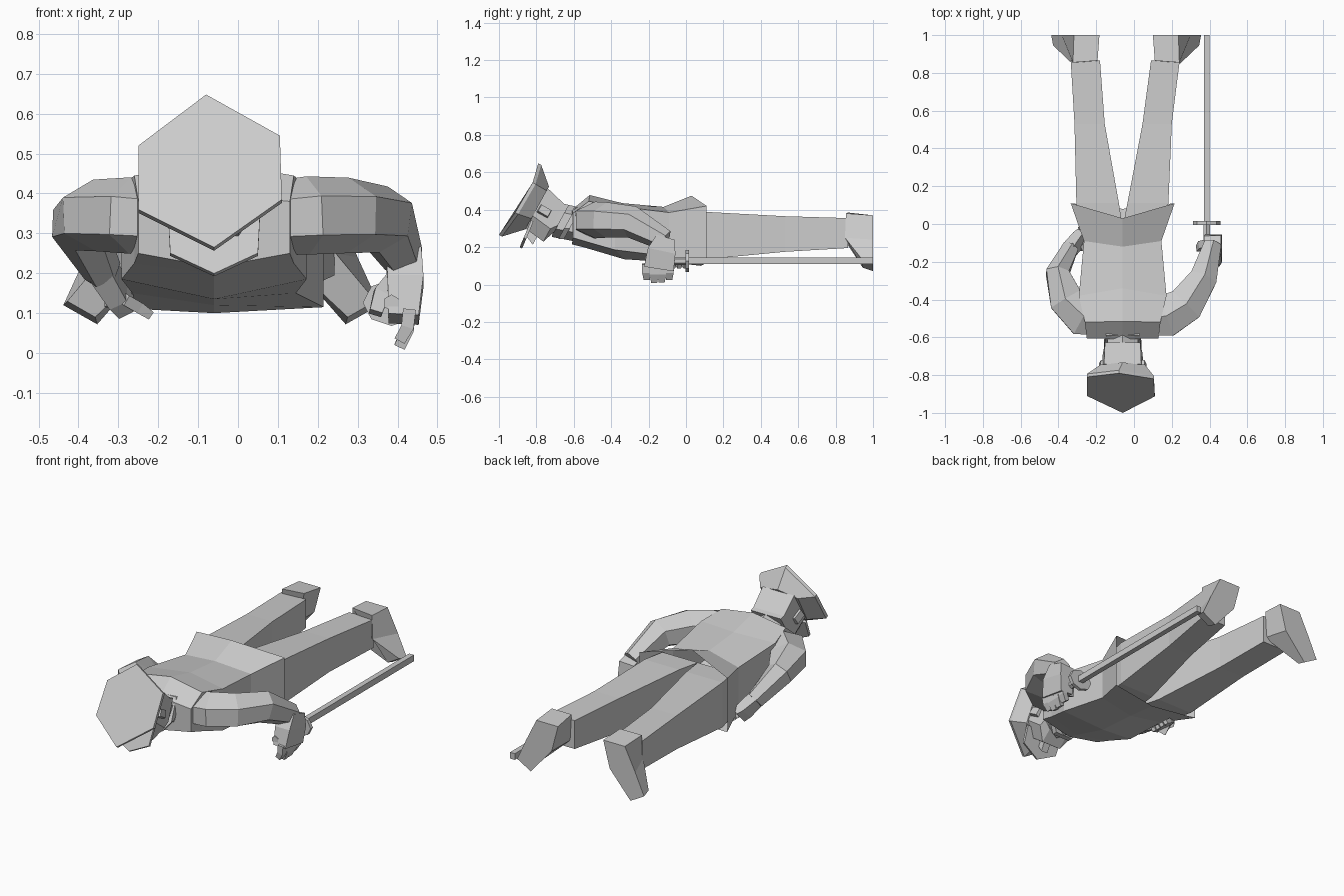
import bpy
import bmesh
from math import sin, cos, pi
from mathutils import Vector as V

if "Cube" in bpy.data.objects:
    bpy.data.objects.remove(bpy.data.objects["Cube"])

CX = -0.06  # centre line of the body


def loft(name, rings, cap=(True, True)):
    """skin a list of equal-length rings"""
    n = len(rings[0])
    faces = []
    for r in range(len(rings) - 1):
        for i in range(n):
            j = (i + 1) % n
            faces.append((r * n + i, r * n + j, (r + 1) * n + j, (r + 1) * n + i))
    if cap[0]:
        faces.append(tuple(range(n))[::-1])
    if cap[1]:
        faces.append(tuple(range((len(rings) - 1) * n, len(rings) * n)))
    me = bpy.data.meshes.new(name)
    me.from_pydata([tuple(p) for r in rings for p in r], [], faces)
    bm = bmesh.new()
    bm.from_mesh(me)
    bmesh.ops.recalc_face_normals(bm, faces=bm.faces)
    bm.to_mesh(me)
    bm.free()
    ob = bpy.data.objects.new(name, me)
    bpy.context.collection.objects.link(ob)
    return ob


def tube(name, stations, n=6, up=(0, 0, 1)):
    """stations: (centre, half width, half height); n-sided rings across the path"""
    pts = [V(s[0]) for s in stations]
    rings = []
    for i, (_, w, h) in enumerate(stations):
        t = (pts[min(i + 1, len(pts) - 1)] - pts[max(i - 1, 0)]).normalized()
        u = t.cross(V(up)).normalized()
        v = u.cross(t)
        k = 1 / cos(pi / n)
        off = pi / n
        rings.append([pts[i] + u * w * k * cos(off + 2 * pi * a / n)
                      + v * h * k * sin(off + 2 * pi * a / n) for a in range(n)])
    return loft(name, rings)


def rect(y, x0, x1, z0, z1):
    return [(x0, y, z0), (x1, y, z0), (x1, y, z1), (x0, y, z1)]


# Coat: side y, middle y (top, bottom), half width, side top, ridge, side bottom, middle bottom
coat = [(-.605, -.61, -.61, .19, .38, .40, .25, .215),
        (-.52, -.515, -.55, .20, .445, .478, .225, .20),
        (-.38, -.34, -.33, .232, .42, .435, .185, .135),
        (-.09, -.12, -.10, .205, .385, .415, .15, .12),
        (.11, .03, .08, .275, .42, .475, .115, .10)]
loft("coat", [[(CX - w, y, zb), (CX, yb, zm), (CX + w, y, zb), (CX + w, y, zt), (CX, yt, zr),
               (CX - w, y, zt)] for y, yt, yb, w, zt, zr, zb, zm in coat], (True, False))

# Trouser legs: x ranges at four stations
for side, xs in (("left", [(-.28, -.06), (-.305, -.08), (-.315, -.155), (-.335, -.18)]),
                 ("right", [(-.06, .16), (-.035, .182), (.045, .2), (.09, .242)])):
    zs = [(-.02, .145, .385), (.11, .135, .388), (.53, .175, .365), (.865, .195, .355)]
    loft(side + "_leg", [rect(y, a, b, z0, z1) for (a, b), (y, z0, z1) in zip(xs, zs)])

# Boots, toes pointing down and outward
sole = [(.10, 1, .37), (.235, 1, .37), (.30, 1, .24), (.355, 1, .12), (.27, 1, .072), (.14, 1, .22)]
upper = [(.11, .865, .385), (.24, .855, .38), (.245, .85, .25), (.345, .945, .13),
         (.275, .945, .09), (.12, .85, .235)]
for side, s in (("right", 1), ("left", -1)):
    loft(side + "_boot", [[(x if s > 0 else -.083 - x, y, z) for x, y, z in r] for r in (upper, sole)])

# Sleeves, broad at the shoulder
tube("right_arm", [((.06, -.50, .335), .09, .078), ((.175, -.485, .345), .11, .085),
                   ((.275, -.425, .345), .098, .082), ((.365, -.29, .335), .072, .075),
                   ((.415, -.11, .235), .045, .05)])
tube("left_arm", [((-.17, -.50, .335), .09, .078), ((-.27, -.485, .345), .108, .083),
                  ((-.36, -.40, .345), .09, .078), ((-.405, -.26, .325), .06, .066),
                  ((-.34, -.13, .205), .042, .045)])

# Right hand gripping the hilt
tube("right_palm", [((.415, -.11, .25), .05, .045), ((.42, -.13, .18), .075, .045),
                    ((.415, -.145, .085), .08, .038)], 4, (1, 0, 0))
for i in range(4):
    y = -.21 + .04 * i
    lo = (.03, .014, .016, .03)[i]
    tube("right_finger", [((.43, y, .11), .016, .026), ((.425, y, .05 + lo / 2), .016, .024),
                          ((.405, y, lo), .014, .016)], 4, (0, 1, 0))
tube("right_thumb", [((.40, -.10, .20), .02, .02), ((.36, -.11, .15), .02, .02),
                     ((.345, -.13, .10), .016, .016)], 4, (0, 1, 0))

# Left hand tucked beside the waist
tube("left_palm", [((-.345, -.14, .215), .04, .03), ((-.30, -.09, .15), .05, .025),
                   ((-.28, -.07, .13), .05, .022)], 4, (1, 0, 0))
for i in range(4):
    y = -.13 + .033 * i
    tube("left_finger", [((-.285, y, .135), .014, .015), ((-.25, y + .02, .115), .014, .015),
                         ((-.22, y + .03, .095), .011, .011)], 4, (0, 1, 0))

# Sword: blade, guard and grip
loft("sword_blade", [rect(y, .37, .40, .11, .145) for y in (.01, 1)])
loft("sword_guard", [[(.385 + .072 * cos(a * pi / 4), y, .126 + .058 * sin(a * pi / 4))
                      for a in range(8)] for y in (-.004, .016)])
tube("sword_grip", [((.385, -.22, .126), .018, .018), ((.385, 0, .126), .018, .018)], 6)

# Head, raised: A runs to the crown, F to the face
A, F, X = V((0, -.88, .48)), V((0, -.48, -.88)), V((1, 0, 0))


def head_ring(c, hx, back, front):
    outline = [(-.88, -back), (.88, -back), (1, front * .35), (.55, front), (-.55, front), (-1, front * .35)]
    return [V(c) + X * x * hx + F * f for x, f in outline]


tube("neck", [((CX, -.57, .32), .085, .08), ((CX, -.70, .345), .075, .08)], 6)
loft("collar", [head_ring((CX, y, .33), .10, .095, .10) for y in (-.635, -.605)])
loft("head", [head_ring((CX, -.675, .335), .105, .102, .06), head_ring((CX, -.705, .335), .108, .11, .12),
              head_ring((CX, -.80, .405), .112, .125, .12)])
for s in (-1, 1):
    tube("ear", [(V((CX + s * .095, -.76, .39)), .025, .035), (V((CX + s * .122, -.755, .395)), .02, .03)],
         4, A)

# Nose, a small wedge
loft("nose", [[c + X * x * hx + F * f for x, f in ((-1, .09), (1, .09), (1, tip), (-1, tip))]
              for c, hx, tip in ((V((CX, -.75, .34)), .02, .145), (V((CX, -.80, .37)), .012, .12))])

# Peaked cap: flared crown with a thin rim, and a visor
crown = [V(p) for p in ((-.08, -.79, .648), (.105, -.82, .545), (.11, -.913, .385),
                        (CX, -1, .265), (-.25, -.91, .36), (-.25, -.81, .52))]
band = [V((CX, -.795, .41)) + X * x * .118 + F * f * .13
        for x, f in ((0, -1), (1, -.8), (1, .5), (0, 1), (-1, .5), (-1, -.8))]
loft("cap", [band, [p - A * .018 for p in crown], crown])
visor = [(-.115, .07), (.115, .07), (.11, .17), (0, .225), (-.11, .17)]
loft("cap_visor", [[V((CX, -.795, .405)) + X * x + F * f - A * (d + .1 * (f - .07)) for x, f in visor]
                   for d in (0, .015)])
